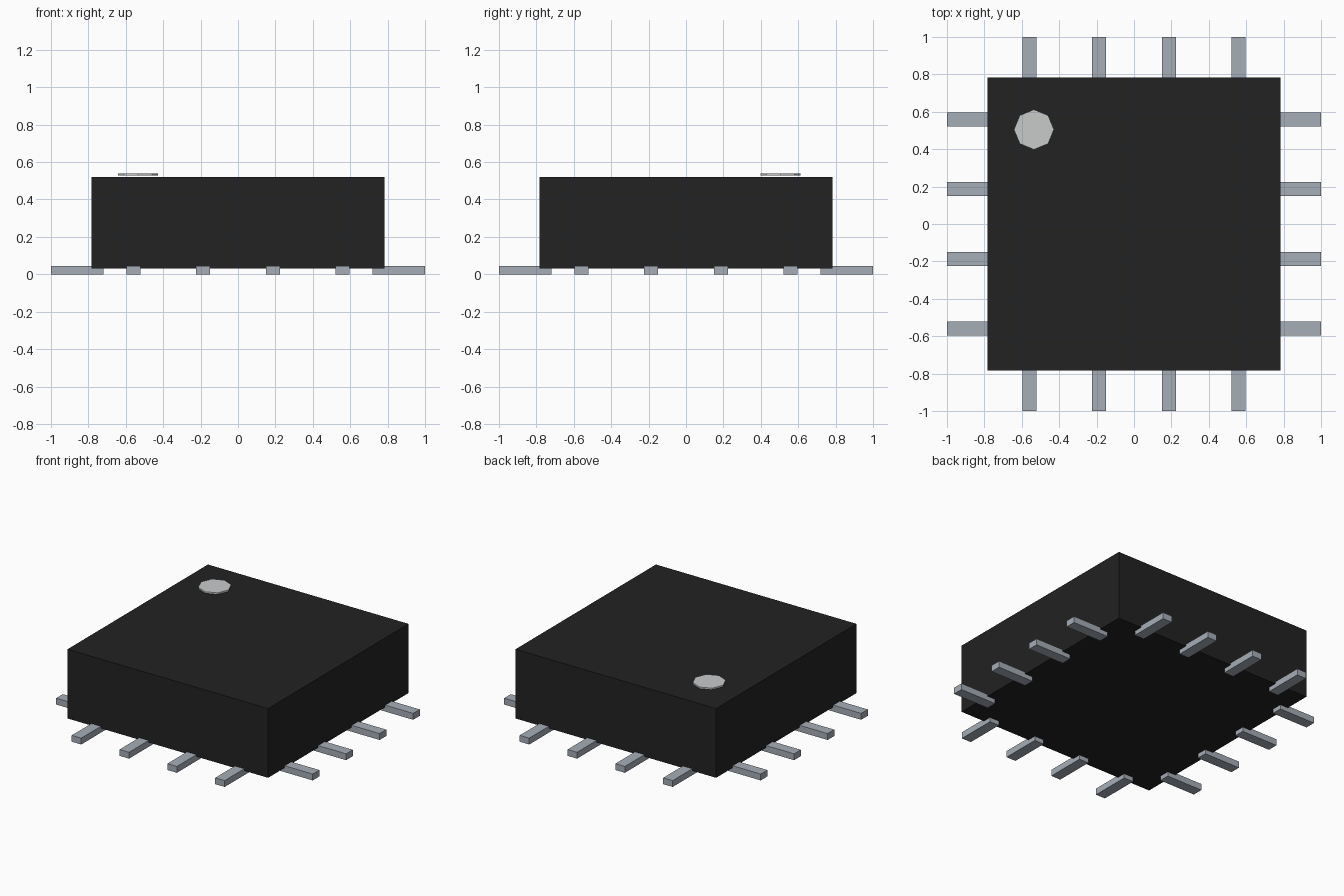
import bpy
import math
from mathutils import Matrix

cube = bpy.data.objects.get("Cube")
if cube:
    bpy.data.objects.remove(cube, do_unlink=True)


def material(name, rgb):
    mat = bpy.data.materials.new(name)
    mat.use_nodes = True
    mat.diffuse_color = (*rgb, 1)
    mat.node_tree.nodes["Principled BSDF"].inputs["Base Color"].default_value = (*rgb, 1)
    return mat


def finish(name, mat):
    obj = bpy.context.object
    obj.name = obj.data.name = name
    obj.data.materials.append(mat)
    return obj


def box(name, center, size, mat):
    bpy.ops.mesh.primitive_cube_add(size=1, location=center)
    obj = finish(name, mat)
    obj.data.transform(Matrix.Diagonal((*size, 1)))
    return obj


black = material("black plastic", (0.016, 0.016, 0.016))
metal = material("grey metal", (0.38, 0.42, 0.475))
white = material("pale grey paint", (0.58, 0.595, 0.6))

# Package body
box("body", (0, 0, 0.275), (1.564, 1.564, 0.488), black)

# Four flat leads on each of the four sides, tucked under the body
sides = ("right", "back", "left", "front")
for side, word in enumerate(sides):
    angle = math.pi - side * math.pi / 2
    for i in range(4):
        offset = (i - 1.5) * 0.373
        x, y = round(math.cos(angle)), round(math.sin(angle))
        center = (0.86 * x - offset * y, 0.86 * y + offset * x, 0.0225)
        size = (0.28, 0.074, 0.045) if x else (0.074, 0.28, 0.045)
        box(f"{word}_lead_{i + 1}", center, size, metal)

# Eight-sided orientation dot, just above the top face
bpy.ops.mesh.primitive_cylinder_add(vertices=8, radius=0.107, depth=0.012,
                                    location=(-0.535, 0.505, 0.534))
finish("orientation_dot", white)
